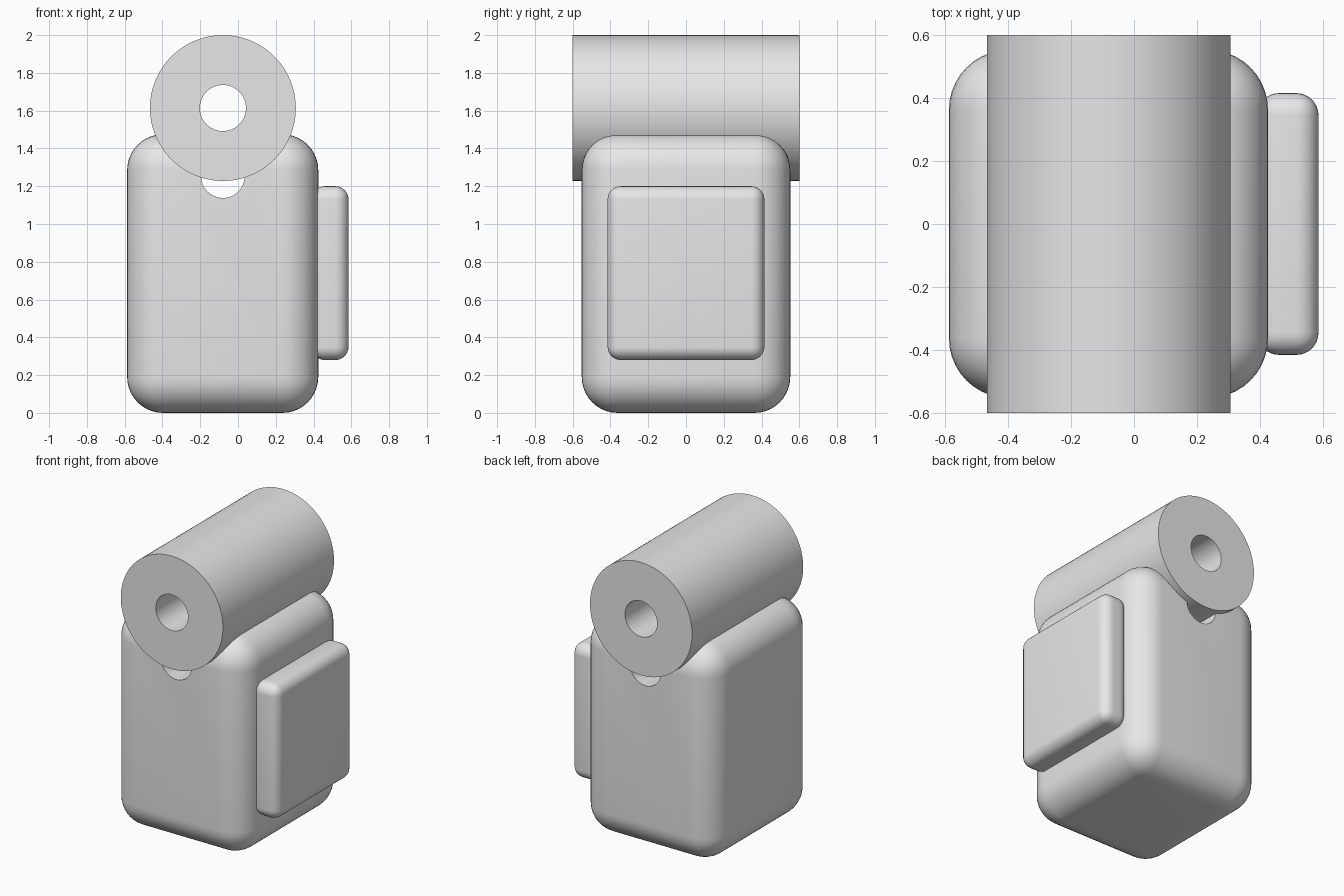
import bpy, bmesh, math

if "Cube" in bpy.data.objects:
    bpy.data.objects.remove(bpy.data.objects["Cube"])

grey = bpy.data.materials.new("plain_grey")
grey.diffuse_color = (0.8, 0.8, 0.8, 1)
grey.use_nodes = True
grey.node_tree.nodes["Principled BSDF"].inputs["Base Color"].default_value = grey.diffuse_color


def select(ob):
    bpy.ops.object.select_all(action='DESELECT')
    ob.select_set(True)
    bpy.context.view_layer.objects.active = ob


def rounded_box(name, lo, hi, radius, segments):
    """Box between two corners with every edge rounded."""
    me = bpy.data.meshes.new(name)
    bm = bmesh.new()
    bmesh.ops.create_cube(bm, size=1)
    for v in bm.verts:
        v.co = [l + (c + 0.5) * (h - l) for c, l, h in zip(v.co, lo, hi)]
    bmesh.ops.bevel(bm, geom=bm.edges[:], offset=radius, segments=segments,
                    profile=0.5, affect='EDGES')
    bm.to_mesh(me)
    bm.free()
    ob = bpy.data.objects.new(name, me)
    bpy.context.collection.objects.link(ob)
    me.materials.append(grey)
    return ob


def rod(name, x, z, radius, length):
    """Cylinder lying along y."""
    bpy.ops.mesh.primitive_cylinder_add(vertices=96, radius=radius, depth=length,
                                        location=(x, 0, z),
                                        rotation=(math.pi / 2, 0, 0))
    ob = bpy.context.object
    ob.name = name
    ob.data.materials.append(grey)
    return ob


def drill(ob, cutter):
    """Cut the cutter out of the object, then remove the cutter."""
    mod = ob.modifiers.new("bore", 'BOOLEAN')
    mod.operation = 'DIFFERENCE'
    mod.solver = 'EXACT'
    mod.object = cutter
    select(ob)
    bpy.ops.object.modifier_apply(modifier=mod.name)
    bpy.data.objects.remove(cutter)


AXIS_X = -0.08

# Main housing with a small bore through it, just under the tube
body = rounded_box("body", (-0.587, -0.552, 0), (0.425, 0.552, 1.475), 0.19, 10)
drill(body, rod("body_bore", AXIS_X, 1.253, 0.115, 2))

# Thick tube lying across the top
tube = rod("tube", AXIS_X, 1.614, 0.386, 1.2)
drill(tube, rod("tube_bore", AXIS_X, 1.614, 0.122, 2))

# Side panel sunk slightly into the housing
panel = rounded_box("side_panel", (0.39, -0.415, 0.28), (0.585, 0.415, 1.2), 0.07, 8)

for ob in (body, tube, panel):
    select(ob)
    bpy.ops.object.shade_smooth_by_angle(angle=math.radians(30))
